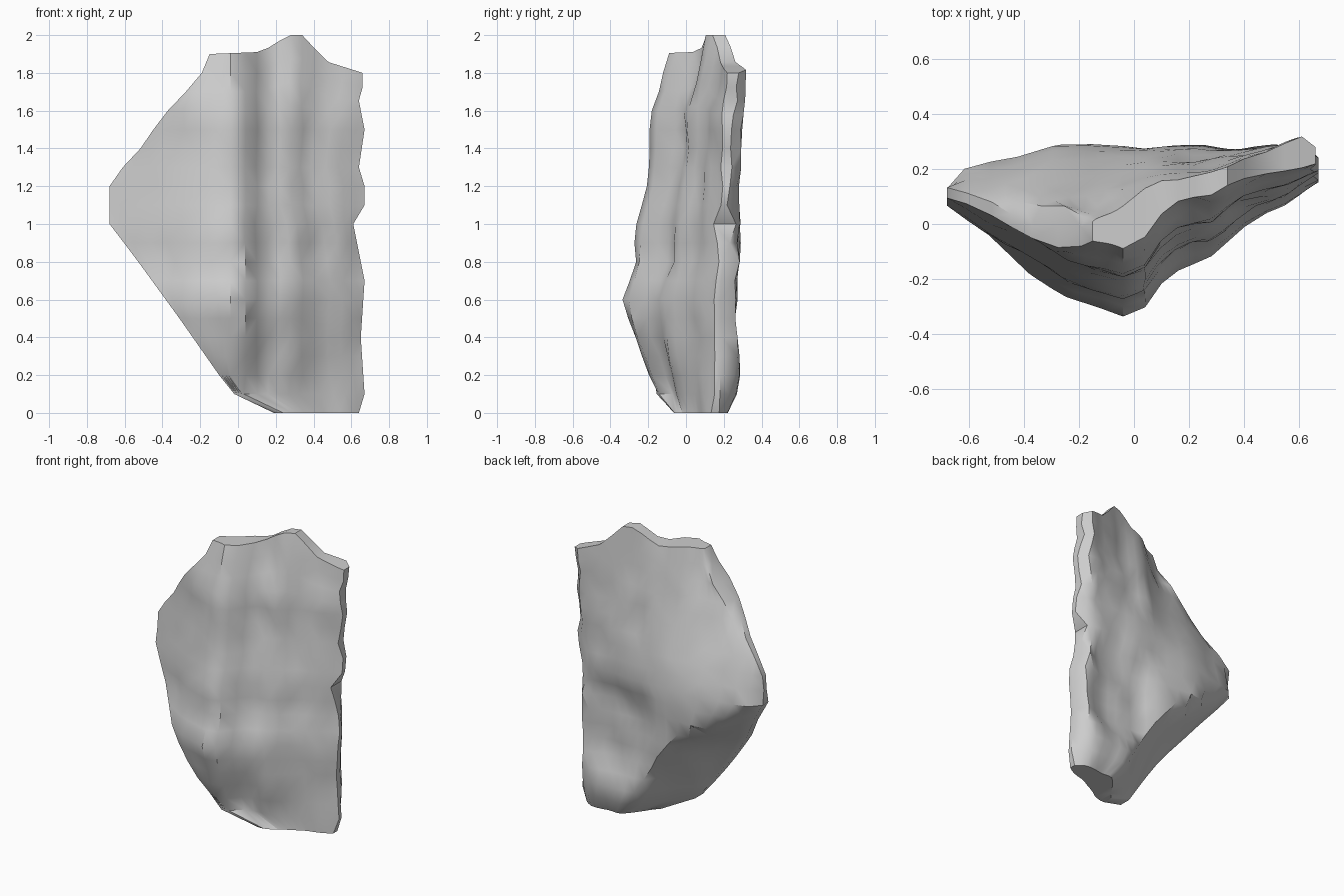
import bpy
import bmesh
from mathutils import Vector, noise

default_cube = bpy.data.objects.get("Cube")
if default_cube:
    bpy.data.objects.remove(default_cube, do_unlink=True)


def curve(points):
    """Return a piecewise linear function through the given pairs."""
    def evaluate(value):
        if value <= points[0][0]:
            return points[0][1]
        for (start, low), (end, high) in zip(points, points[1:]):
            if value <= end:
                return low + (high - low) * (value - start) / (end - start)
        return points[-1][1]
    return evaluate


# Outline of the slab seen from the front
left_edge = curve([(0, .19), (.07, .1), (.1, -.02), (.2, -.1), (.5, -.31), (.83, -.55), (1, -.68),
                   (1.2, -.68), (1.3, -.61), (1.38, -.53), (1.57, -.4), (1.78, -.2), (1.9, -.15)])
right_edge = curve([(0, .64), (.1, .67), (.4, .65), (.7, .67), (1, .61), (1.1, .67), (1.2, .67),
                    (1.3, .64), (1.5, .67), (1.7, .64), (1.8, .66)])
top_height = curve([(-.15, 1.9), (.1, 1.91), (.18, 1.94), (.26, 2), (.34, 2), (.47, 1.86), (.66, 1.8)])

# Front relief: a vertical ridge that leans back towards both ends
front_plan = curve([(-.68, .01), (-.55, -.07), (-.4, -.17), (-.25, -.26), (-.04, -.33), (.04, -.31),
                    (.1, -.22), (.17, -.16), (.28, -.12), (.4, -.01), (.55, .07), (.66, .15)])
top_lean = curve([(.6, 0), (.8, .06), (1, .07), (1.2, .11), (1.4, .14), (1.6, .14), (1.75, .19),
                  (1.9, .23)])
top_weight = curve([(-.6, .8), (-.2, 1), (-.04, 1), (.04, 1.15), (.2, 1.1), (.66, .35)])
foot_lean = curve([(0, .16), (.1, .18), (.25, .11), (.5, .02), (.6, 0)])
foot_weight = curve([(.04, 1), (.2, .6), (.4, .25), (.66, 0)])

# Back relief: a broad face that slopes forward near the top left
back_plan = curve([(-.68, .13), (-.62, .2), (-.4, .25), (-.26, .29), (-.15, .28), (.5, .28),
                   (.6, .28), (.67, .17)])
back_slope = curve([(1, 0), (1.2, .05), (1.57, .18), (1.9, .3)])
slope_weight = curve([(-.2, 1.05), (.08, .42), (.3, .3), (.55, -.05), (.66, -.3)])
hollow_height = curve([(.25, 0), (.4, .06), (.8, .07), (1, 0)])
hollow_width = curve([(0, 0), (.15, 1), (.45, 1), (.6, 0)])
foot_taper = curve([(0, .07), (.12, 0)])
undercut = curve([(.6, 1.15), (.95, 1.6), (1.1, 3)])


def front_y(x, z):
    return front_plan(x) + top_lean(z) * top_weight(x) + foot_lean(z) * foot_weight(x)


def back_y(x, z):
    y = back_plan(x) - back_slope(z) * slope_weight(x) - foot_taper(z)
    y -= hollow_height(z) * hollow_width(x)
    edge = left_edge(z)
    cut = front_y(edge, z) + .06 + (x - edge) * undercut(z)
    return max(min(y, cut), front_y(x, z) + .03)


def column_positions(z):
    """Columns follow the front ridge and squeeze into the outline."""
    left, right = left_edge(z), right_edge(z)
    ridge = max(-.04, left + .05)
    columns = [left + (ridge - left) * step for step in (0, .1, .25, .4, .6, .8)]
    stretch = (right - ridge) / .7
    for station in (-.04, .04, .1, .16, .22, .28, .34, .4, .48, .55, .61, .66):
        columns.append(ridge + (station + .04) * stretch)
    return columns


def chip(x, y, z, seed):
    """Uneven weathering, drawn out vertically."""
    return noise.noise(Vector((x * 7 + seed, y * 3, z * 5))) * .022


# Rock slab: stacked rings joined into one closed skin
mesh = bpy.data.meshes.new("rock_slab")
bm = bmesh.new()
rings = []
for row in range(20):
    level = row / 10
    front, back = [], []
    for x in column_positions(level):
        z = level + (top_height(x) - 1.9) * max(0, (level - 1.5) / .4)
        y = front_y(x, level)
        front.append(bm.verts.new((x, y + chip(x, y, z, 0), z)))
        y = back_y(x, level)
        back.append(bm.verts.new((x, y + chip(x, y, z, 9), z)))
    rings.append((front, back))

for (front, back), (front_up, back_up) in zip(rings, rings[1:]):
    lower = front + back[::-1]
    upper = front_up + back_up[::-1]
    for i in range(len(lower)):
        j = (i + 1) % len(lower)
        bm.faces.new((lower[i], lower[j], upper[j], upper[i]))

# Top and bottom caps
for front, back in (rings[0], rings[-1]):
    for i in range(len(front) - 1):
        bm.faces.new((front[i], front[i + 1], back[i + 1], back[i]))

bmesh.ops.triangulate(bm, faces=bm.faces[:])
bmesh.ops.recalc_face_normals(bm, faces=bm.faces[:])
bm.to_mesh(mesh)
bm.free()

rock = bpy.data.objects.new("rock_slab", mesh)
bpy.context.collection.objects.link(rock)

# Plain grey stone
stone = bpy.data.materials.new("grey_stone")
stone.use_nodes = True
grey = (.61, .61, .61, 1)
stone.diffuse_color = grey
stone.node_tree.nodes["Principled BSDF"].inputs["Base Color"].default_value = grey
mesh.materials.append(stone)

bpy.ops.object.select_all(action='DESELECT')
rock.select_set(True)
bpy.context.view_layer.objects.active = rock
bpy.ops.object.shade_smooth_by_angle(angle=.7)
